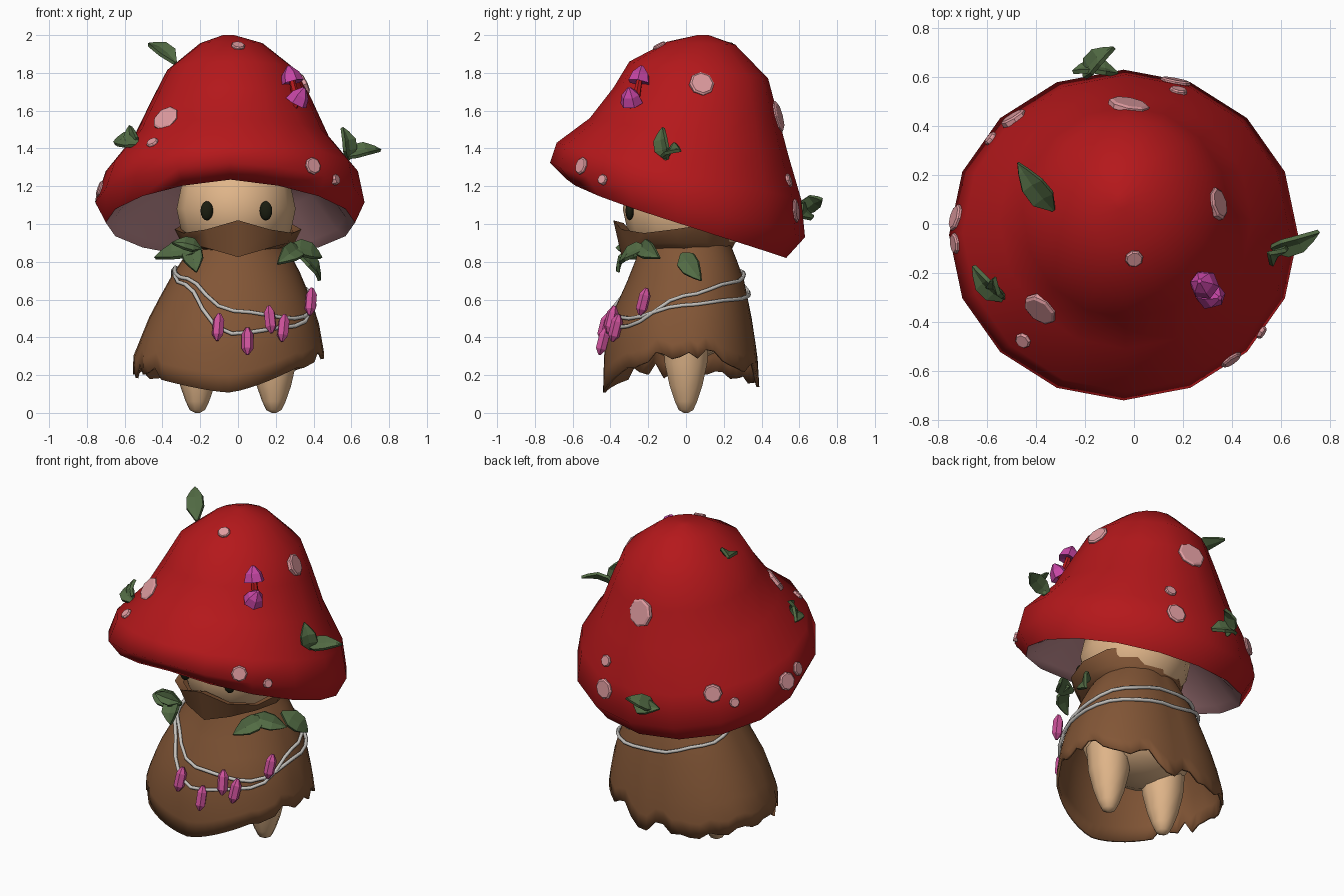
import bpy, bmesh, math, random
from mathutils import Vector, Matrix
from mathutils.bvhtree import BVHTree

random.seed(4)
if "Cube" in bpy.data.objects:
    bpy.data.objects.remove(bpy.data.objects["Cube"])


def material(name, r, g, b):
    m = bpy.data.materials.new(name)
    m.use_nodes = True
    m.diffuse_color = (r, g, b, 1)
    bsdf = m.node_tree.nodes["Principled BSDF"]
    bsdf.inputs["Base Color"].default_value = (r, g, b, 1)
    bsdf.inputs["Roughness"].default_value = 0.8
    return m


RED = material("cap red", 0.46, 0.009, 0.011)
UNDER = material("gill mauve", 0.6, 0.3, 0.32)
SPOT = material("spot pink", 0.74, 0.33, 0.35)
SKIN = material("skin tan", 0.74, 0.46, 0.25)
BROWN = material("cloak brown", 0.225, 0.093, 0.037)
LEAF = material("leaf green", 0.085, 0.148, 0.058)
SILVER = material("cord silver", 0.55, 0.53, 0.5)
CRYSTAL = material("crystal pink", 0.62, 0.085, 0.33)
PURPLE = material("mushroom purple", 0.56, 0.06, 0.37)
EYE = material("eye black", 0.01, 0.012, 0.005)


def finish(bm, name, mats, smooth=None):
    bmesh.ops.recalc_face_normals(bm, faces=bm.faces)
    mesh = bpy.data.meshes.new(name)
    bm.to_mesh(mesh)
    bm.free()
    ob = bpy.data.objects.new(name, mesh)
    bpy.context.collection.objects.link(ob)
    for m in mats:
        mesh.materials.append(m)
    if smooth:
        bpy.ops.object.select_all(action="DESELECT")
        ob.select_set(True)
        bpy.context.view_layer.objects.active = ob
        bpy.ops.object.shade_smooth_by_angle(angle=math.radians(smooth))
    return ob


def loft(name, rings, mats, smooth=None, start=False, end=False, rule=None):
    """Skin a list of point rings; rule gives the material of each row."""
    bm = bmesh.new()
    rows = [[bm.verts.new(p) for p in ring] for ring in rings]
    n = len(rows[0])
    for i in range(len(rows) - 1):
        for j in range(n):
            k = (j + 1) % n
            f = bm.faces.new((rows[i][j], rows[i][k], rows[i + 1][k], rows[i + 1][j]))
            f.material_index = rule(i) if rule else 0
    for use, row, i in ((start, rows[0], 0), (end, rows[-1], len(rows))):
        if use:
            bm.faces.new(row).material_index = rule(i) if rule else 0
    return finish(bm, name, mats, smooth)


def tilted(n, yf, zf, yb, zb, xl, xr, peak=0.0):
    """Elliptical ring with its own front and back heights; peak points its front up or down."""
    pts = []
    for j in range(n):
        a = math.tau * j / n - math.pi / 2
        s = (math.sin(a) + 1) / 2
        z = zf + (zb - zf) * s + peak * max(0, 1 - abs(math.cos(a)) * 1.1) * (1 - s)
        pts.append(((xl + xr) / 2 + (xr - xl) / 2 * math.cos(a), yf + (yb - yf) * s, z))
    return pts


def lathe(name, profile, n, mat, place, smooth=None):
    rings = [[place @ Vector((r * math.cos(math.tau * j / n), r * math.sin(math.tau * j / n), z))
              for j in range(n)] for r, z in profile]
    return loft(name, rings, [mat], smooth, True, True)


def ball(name, centre, size, mat, u=12, v=8, smooth=60):
    bm = bmesh.new()
    bmesh.ops.create_uvsphere(bm, u_segments=u, v_segments=v, radius=1,
                              matrix=Matrix.Translation(centre) @ Matrix.Diagonal((*size, 1)))
    return finish(bm, name, [mat], smooth)


def facing(point, normal):
    return Matrix.Translation(point) @ Vector(normal).to_track_quat("Z", "Y").to_matrix().to_4x4()


def tree(ob):
    return BVHTree.FromPolygons([v.co for v in ob.data.vertices], [p.vertices[:] for p in ob.data.polygons])


# Mushroom cap: from the inner ceiling, round the drooping lip, up to the crown
cap_rows = [
    (-0.12, 1.33, 0.15, 1.2, -0.15, 0.15),
    (-0.4, 1.36, 0.38, 1.06, -0.45, 0.42),
    (-0.57, 1.21, 0.48, 0.86, -0.65, 0.57, 0.04),
    (-0.63, 1.195, 0.53, 0.82, -0.7, 0.62, 0.04),
    (-0.72, 1.3, 0.63, 0.93, -0.755, 0.67, 0.025),
    (-0.685, 1.43, 0.61, 1.13, -0.7, 0.635),
    (-0.51, 1.56, 0.54, 1.37, -0.55, 0.48),
    (-0.385, 1.72, 0.48, 1.6, -0.455, 0.39),
    (-0.3, 1.86, 0.435, 1.77, -0.375, 0.31),
    (-0.1, 1.965, 0.26, 1.95, -0.2, 0.13),
    (0.06, 2.0, 0.12, 2.0, -0.08, -0.02)]
cap = loft("mushroom_cap", [tilted(16, *r) for r in cap_rows], [RED, UNDER], 65, True, True,
           lambda i: 1 if i < 3 else 0)
cap_tree = tree(cap)

# Spots resting on the cap
spots = [(-0.375, -0.34, 1.55, 0.074), (-0.43, -0.45, 1.39, 0.033), (0.38, -0.53, 1.3, 0.047),
         (0.5, -0.43, 1.23, 0.028), (0, -0.14, 1.94, 0.037), (0.35, 0.085, 1.745, 0.067),
         (-0.02, 0.49, 1.57, 0.084), (0.17, 0.585, 1.07, 0.062), (0.18, 0.54, 1.23, 0.036),
         (-0.49, 0.43, 1.16, 0.055), (-0.6, 0.36, 1.1, 0.03), (-0.74, 0.03, 1.15, 0.055),
         (-0.74, -0.08, 1.19, 0.042)]
for x, y, z, r in spots:
    p, nrm, _, _ = cap_tree.find_nearest(Vector((x, y, z)))
    lathe("cap_spot", [(r, -0.012), (r, 0.007), (r * 0.85, 0.014)], 8, SPOT, facing(p, nrm))

# Tiny mushrooms growing on the cap
for tip, root in (((0.27, -0.235, 1.825), (0.31, -0.265, 1.66)), ((0.345, -0.3, 1.71), (0.27, -0.275, 1.57))):
    tip, root = Vector(tip), Vector(root)
    axis = (tip - root).normalized()
    lathe("small_mushroom_stem", [(0.022, 0), (0.016, 0.11)], 6, RED, facing(root, axis))
    lathe("small_mushroom_cap", [(0.015, -0.07), (0.062, -0.08), (0.048, -0.03), (0.01, 0.012)],
          6, PURPLE, facing(tip, axis))

# Head and eyes
ball("head", (-0.01, 0, 1.08), (0.315, 0.335, 0.3), SKIN)
for x in (-0.165, 0.148):
    ball("eye", (x, -0.298, 1.07), (0.035, 0.022, 0.051), EYE, 10, 8)

# Folded collar with a pointed front and a high back
collar_rows = [(-0.25, 0.87, 0.24, 0.86, -0.24, 0.24, -0.02),
               (-0.34, 0.9, 0.26, 0.9, -0.3, 0.3, -0.075),
               (-0.385, 0.925, 0.27, 1.02, -0.335, 0.335, 0.095),
               (-0.33, 0.915, 0.23, 1.01, -0.29, 0.29, 0.09)]
loft("collar", [tilted(12, *r) for r in collar_rows], [BROWN], 40)

# Cloak: plan sizes by height (z, front, back, right-hand, left-hand)
cloak = [(0.9, -0.24, 0.23, -0.23, 0.23), (0.8, -0.27, 0.27, -0.3, 0.3), (0.7, -0.31, 0.305, -0.365, 0.345),
         (0.5, -0.4, 0.345, -0.47, 0.42), (0.3, -0.435, 0.375, -0.55, 0.455), (0.05, -0.44, 0.39, -0.56, 0.46)]


def on_cloak(a, z, grow=0.0):
    for hi, lo in zip(cloak, cloak[1:]):
        if z >= lo[0] or lo is cloak[-1]:
            t = (hi[0] - z) / (hi[0] - lo[0])
            _, yf, yb, xl, xr = [h + (l - h) * t for h, l in zip(hi, lo)]
            break
    c, s = math.cos(a), math.sin(a)
    full = 1 + 0.13 * max(s, 0) * abs(c)
    return Vector(((xl + xr) / 2 + ((xr - xl) / 2 * full + grow) * c,
                   (yf + yb) / 2 + ((yb - yf) / 2 * full + grow) * s, z))


# Ragged hem, clean at the front and raised at the sides
N = 56
angles = [math.tau * j / N for j in range(N)]
hems = []
for a in angles:
    c, s = math.cos(a), math.sin(a)
    hem = 0.108 + (0.21 if c > 0 else 0.11) * abs(c) ** 1.4 + 0.04 * max(s, 0)
    if s > -0.7:
        hem += random.choice((-0.03, -0.02, 0, 0.02, 0.055))
    hems.append(hem)
levels = (0, 0.12, 0.26, 0.42, 0.58, 0.74, 0.88, 1)
body = loft("cloak", [[on_cloak(a, 0.9 + (h - 0.9) * t) for a, h in zip(angles, hems)] for t in levels],
            [BROWN], 50, True)
body_tree = tree(body)
thick = body.modifiers.new("Cloth", "SOLIDIFY")
thick.thickness = 0.015

# Lower body and pointed legs
ball("lower_body", (-0.02, 0, 0.46), (0.35, 0.26, 0.18), SKIN)
for x in (-0.215, 0.19):
    lathe("leg", [(0.012, 0), (0.04, 0.015), (0.062, 0.06), (0.09, 0.14), (0.118, 0.26), (0.13, 0.42)],
          10, SKIN, Matrix.Translation((x, 0, 0)), 60)

# Cords: heights at eight even angles, starting from +x
for heights in ((0.62, 0.69, 0.74, 0.76, 0.77, 0.68, 0.42, 0.46), (0.57, 0.6, 0.63, 0.7, 0.76, 0.71, 0.54, 0.5)):
    curve = bpy.data.curves.new("necklace_cord", "CURVE")
    curve.dimensions = "3D"
    curve.bevel_depth = 0.011
    curve.bevel_resolution = 1
    line = curve.splines.new("POLY")
    line.points.add(31)
    line.use_cyclic_u = True
    for i, p in enumerate(line.points):
        k, f = divmod(i / 4, 1)
        f = f * f * (3 - 2 * f)
        z = heights[int(k)] * (1 - f) + heights[(int(k) + 1) % 8] * f
        p.co = (*on_cloak(math.tau * i / 32, z, 0.012), 1)
    curve.materials.append(SILVER)
    bpy.context.collection.objects.link(bpy.data.objects.new("necklace_cord", curve))

# Crystal pendants, each leaning a little
for x, z, lean in ((-0.105, 0.455, 0.08), (0.05, 0.38, 0), (0.17, 0.495, -0.1), (0.24, 0.45, 0.1),
                   (0.385, 0.59, 0.08)):
    p, _, _, _ = body_tree.find_nearest(Vector((x, -0.45 * math.sqrt(1 - (x / 0.45) ** 2), z)))
    lathe("crystal", [(0.008, -0.075), (0.031, -0.042), (0.031, 0.037), (0.01, 0.073)], 6, CRYSTAL,
          facing((x, p.y - 0.025, z), (lean, 0.25, 1)))


def leaf(base, tip, up, width=0.05):
    base, tip, up = Vector(base), Vector(tip), Vector(up).normalized()
    along = tip - base
    side = along.cross(up).normalized()
    up = side.cross(along).normalized()
    bm = bmesh.new()
    rows = []
    for t, w, lift in ((0, 0.15, 0), (0.3, 0.9, 0.02), (0.6, 0.85, 0.025), (0.85, 0.4, 0.012), (1, 0.03, 0)):
        mid = base + along * t + up * lift
        rows.append([bm.verts.new(mid + side * width * w * k + up * 0.015 * w * abs(k)) for k in (-1, 0, 1)])
    for a, b in zip(rows, rows[1:]):
        for k in (0, 1):
            bm.faces.new((a[k], a[k + 1], b[k + 1], b[k]))
    ob = finish(bm, "leaf", [LEAF])
    m = ob.modifiers.new("Thickness", "SOLIDIFY")
    m.thickness = 0.018
    m.offset = 0


# Leaves on the cap
leaf((-0.33, 0.06, 1.85), (-0.475, 0.25, 1.95), (0.2, -0.7, 0.8), 0.056)
leaf((-0.52, -0.31, 1.42), (-0.655, -0.17, 1.43), (-0.5, -0.6, 0.7), 0.052)
leaf((-0.53, -0.27, 1.4), (-0.57, -0.22, 1.52), (-0.6, -0.7, 0.2), 0.042)
leaf((0.58, -0.1, 1.34), (0.55, -0.12, 1.51), (0.7, -0.7, 0.2), 0.052)
leaf((0.55, -0.1, 1.35), (0.755, -0.03, 1.39), (0, -0.7, 0.7), 0.05)
leaf((-0.07, 0.61, 1.04), (-0.25, 0.62, 1.07), (0, 0.8, 0.5), 0.055)
leaf((-0.2, 0.6, 1.05), (-0.08, 0.72, 1.13), (0, 0.6, 0.7), 0.05)

# Leaf clusters below the collar
leaf((-0.19, -0.3, 0.86), (-0.44, -0.22, 0.82), (-0.2, -0.8, 0.6), 0.057)
leaf((-0.2, -0.3, 0.87), (-0.35, -0.33, 0.9), (-0.1, -0.9, 0.4), 0.042)
leaf((-0.25, -0.27, 0.86), (-0.22, -0.36, 0.745), (0, -1, 0.2), 0.06)
leaf((0.33, -0.2, 0.87), (0.21, -0.35, 0.79), (0.2, -0.8, 0.4), 0.057)
leaf((0.26, -0.24, 0.88), (0.44, -0.14, 0.82), (0.3, -0.8, 0.5), 0.054)
leaf((0.32, -0.02, 0.84), (0.43, 0.08, 0.7), (0.9, -0.4, 0.4), 0.06)
